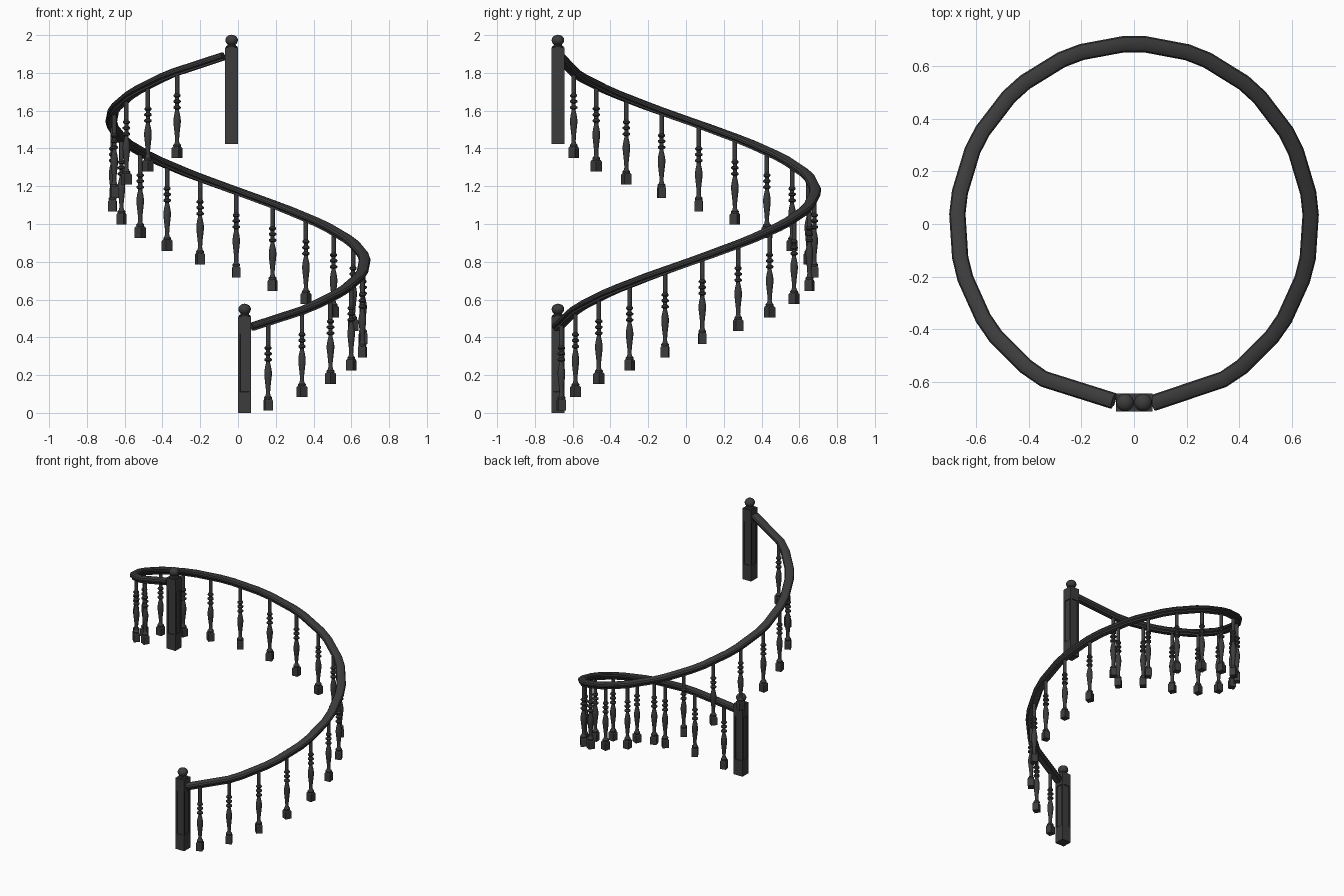
import bpy, bmesh, math
from mathutils import Vector

cube = bpy.data.objects.get("Cube")
if cube:
    bpy.data.objects.remove(cube)

COLOUR = (0.045, 0.045, 0.045, 1)
charcoal = bpy.data.materials.new("charcoal_paint")
charcoal.use_nodes = True
charcoal.diffuse_color = COLOUR
charcoal.node_tree.nodes["Principled BSDF"].inputs["Base Color"].default_value = COLOUR

RX, RY = 0.672, 0.684            # plan radii of the spiral
FIRST, STEP = 13.8, 16.7         # baluster angles
RISE = 0.0703                    # height gained per baluster


def spiral(deg, lift, inward=1.0):
    a = math.radians(deg)
    return Vector((RX * inward * math.sin(a), -RY * inward * math.cos(a),
                   lift + RISE * (deg - FIRST) / STEP))


def add_object(name, mesh):
    obj = bpy.data.objects.new(name, mesh)
    bpy.context.collection.objects.link(obj)
    return obj


def to_mesh(name, bm):
    """Finish a mesh: smooth the turned work, keep the edges crisp."""
    bmesh.ops.recalc_face_normals(bm, faces=bm.faces)
    for face in bm.faces:
        face.smooth = True
    mesh = bpy.data.meshes.new(name)
    bm.to_mesh(mesh)
    bm.free()
    mesh.set_sharp_from_angle(angle=math.radians(32))
    mesh.materials.append(charcoal)
    return mesh


def skin(bm, rings):
    """Bridge equal rings of points and cap both ends."""
    loops = [[bm.verts.new(p) for p in ring] for ring in rings]
    n = len(loops[0])
    for a, b in zip(loops, loops[1:]):
        for i in range(n):
            j = (i + 1) % n
            bm.faces.new((a[i], a[j], b[j], b[i]))
    bm.faces.new(loops[0][::-1])
    bm.faces.new(loops[-1])


def lathe(bm, profile, sides):
    turn = [2 * math.pi * (i + 0.5) / sides for i in range(sides)]
    skin(bm, [[(r * math.cos(t), r * math.sin(t), z) for t in turn]
              for r, z in profile])


# Handrail: moulded section swept through rounded corners
half = [(0.018, -0.022), (0.019, -0.012), (0.029, -0.006), (0.031, 0.004),
        (0.026, 0.014), (0.013, 0.021)]
section = half + [(-u, v) for u, v in reversed(half)]
angles = [6.2]
for k in range(15):
    corner = 34 + k * 292 / 14
    angles += [corner - 3.5, corner + 3.5]
angles.append(353.4)
path = [spiral(a, 0.473) for a in angles]
path[0].z += 0.015
path[-1] += Vector((0, 0.007, -0.014))
rings = []
for i, p in enumerate(path):
    along = (path[min(i + 1, len(path) - 1)] - path[max(i - 1, 0)]).normalized()
    side = along.cross(Vector((0, 0, 1))).normalized()
    up = side.cross(along)
    rings.append([p + side * u + up * v for u, v in section])
bm = bmesh.new()
skin(bm, rings)
add_object("handrail", to_mesh("handrail", bm))

# Baluster: square foot with a turned spindle above
bm = bmesh.new()
s = 0.021 * math.sqrt(2)
lathe(bm, [(s, 0), (s, 0.053), (s * 0.75, 0.061)], 4)
lathe(bm, [(0.017, 0.056), (0.021, 0.064), (0.021, 0.07), (0.014, 0.077),
           (0.011, 0.09), (0.012, 0.115), (0.016, 0.15), (0.020, 0.185),
           (0.020, 0.205), (0.016, 0.23), (0.011, 0.25), (0.011, 0.258),
           (0.020, 0.264), (0.020, 0.272), (0.011, 0.279), (0.011, 0.29),
           (0.020, 0.296), (0.020, 0.304), (0.011, 0.311), (0.011, 0.32),
           (0.019, 0.327), (0.019, 0.334), (0.012, 0.342), (0.012, 0.452)], 12)
baluster_mesh = to_mesh("baluster", bm)
for i in range(20):
    deg = FIRST + STEP * i
    obj = add_object(f"baluster_{i + 1}", baluster_mesh)
    obj.location = spiral(deg, 0.013, 0.993)
    obj.rotation_euler.z = math.radians(deg)

# Newel post: square shaft with sunk panels and a ball finial
bm = bmesh.new()
w = 0.035
corners = [(-w, -w), (w, -w), (w, w), (-w, w)]
skin(bm, [[(x, y, z) for x, y in corners] for z in (0, 0.1, 0.43, 0.51)])
bm.normal_update()
panels = [f for f in bm.faces if abs(f.normal.z) < 0.5
          and 0.2 < f.calc_center_median().z < 0.3]
for thickness in (0.016, 0.001):
    bmesh.ops.inset_individual(bm, faces=panels, thickness=thickness, depth=0)
for panel in panels:
    outward = panel.calc_center_median()
    outward.z = 0
    bmesh.ops.translate(bm, verts=panel.verts, vec=outward.normalized() * -0.006)
ball = [(0.034 * math.sin(t), 0.549 - 0.029 * math.cos(t))
        for t in (math.radians(40 + 15.5 * k) for k in range(10))]
lathe(bm, [(0.031, 0.508), (0.031, 0.516), (0.024, 0.52)] + ball, 16)
post_mesh = to_mesh("newel_post", bm)
for name, x, z in (("lower_post", 0.035, 0), ("upper_post", -0.034, 1.424)):
    add_object(name, post_mesh).location = (x, -0.678, z)
